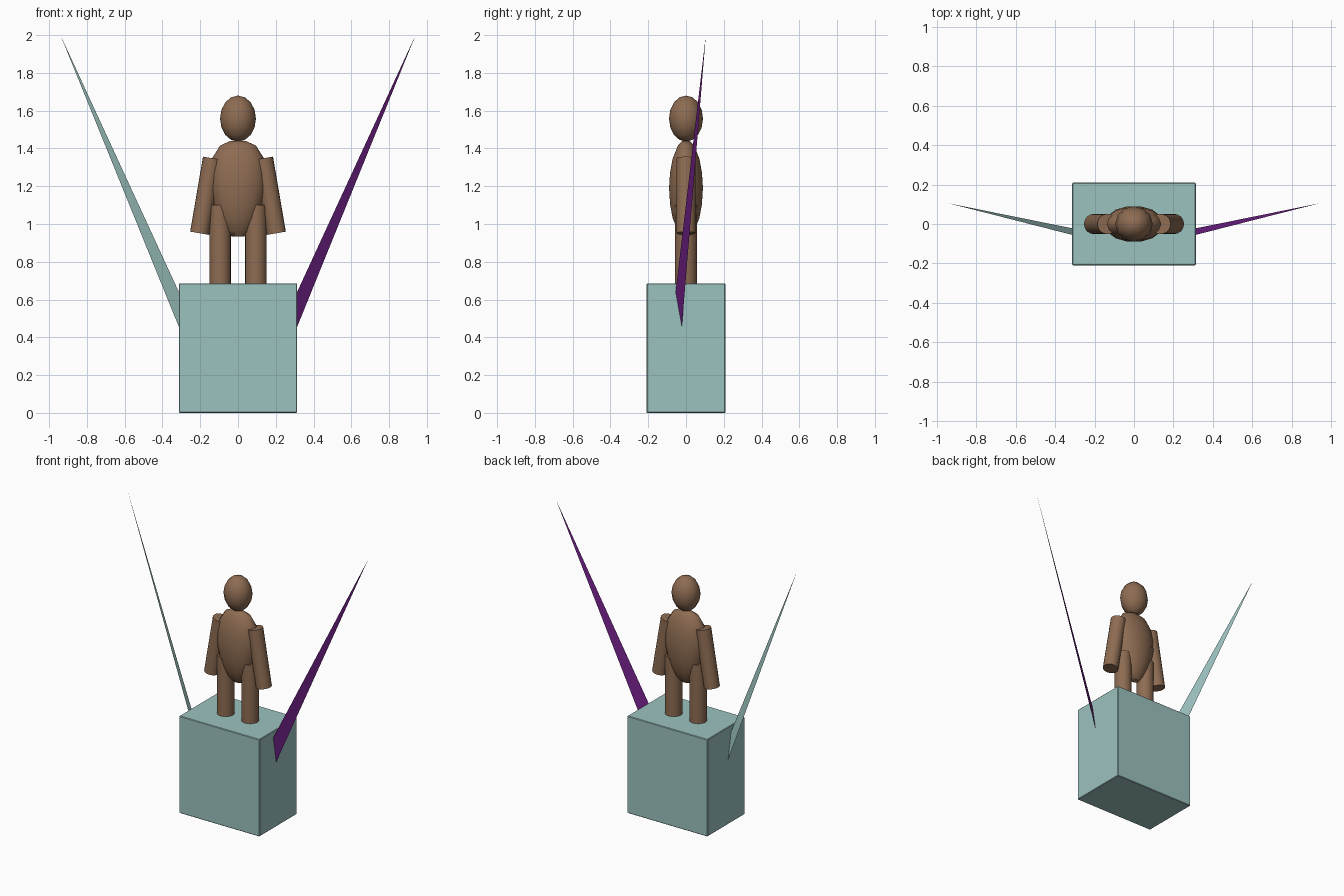
import bpy, bmesh, math
from mathutils import Vector, Matrix

if "Cube" in bpy.data.objects:
    bpy.data.objects.remove(bpy.data.objects["Cube"])


def material(name, rgb):
    m = bpy.data.materials.new(name)
    m.diffuse_color = (*rgb, 1)
    m.use_nodes = True
    m.node_tree.nodes["Principled BSDF"].inputs["Base Color"].default_value = m.diffuse_color
    return m


TEAL = material("pale_teal", (0.33, 0.54, 0.52))
BROWN = material("warm_brown", (0.27, 0.15, 0.085))
PURPLE = material("deep_purple", (0.155, 0.014, 0.23))


def finish(name, bm, mat, smooth=True):
    me = bpy.data.meshes.new(name)
    bm.to_mesh(me)
    bm.free()
    ob = bpy.data.objects.new(name, me)
    bpy.context.collection.objects.link(ob)
    me.materials.append(mat)
    if smooth:
        bpy.ops.object.select_all(action='DESELECT')
        ob.select_set(True)
        bpy.context.view_layer.objects.active = ob
        bpy.ops.object.shade_smooth_by_angle(angle=math.radians(50))
    return ob


def rod(name, a, b, radius):
    """Capped cylinder from a to b."""
    a, b = Vector(a), Vector(b)
    d = b - a
    turn = d.to_track_quat('Z', 'Y').to_matrix().to_4x4()
    bm = bmesh.new()
    bmesh.ops.create_cone(bm, cap_ends=True, segments=20, radius1=radius, radius2=radius,
                          depth=d.length, matrix=Matrix.Translation((a + b) / 2) @ turn)
    return finish(name, bm, BROWN)


# Pedestal block
bm = bmesh.new()
bmesh.ops.create_cube(bm, size=1, matrix=Matrix.Translation((0, 0, 0.343))
                      @ Matrix.Diagonal((0.627, 0.418, 0.686, 1)))
bmesh.ops.bevel(bm, geom=bm.edges[:], offset=0.004, segments=1, affect='EDGES')
finish("pedestal", bm, TEAL, smooth=False)

# Torso: stacked elliptical rings (height, half width, half depth)
RINGS = [(0.935, 0.035, 0.022), (0.965, 0.07, 0.045), (1.03, 0.105, 0.072),
         (1.10, 0.130, 0.086), (1.19, 0.150, 0.092), (1.27, 0.150, 0.087),
         (1.345, 0.139, 0.073), (1.415, 0.095, 0.044), (1.44, 0.04, 0.02)]
N = 14
bm = bmesh.new()
loops = [[bm.verts.new((rx * math.cos(2 * math.pi * i / N), ry * math.sin(2 * math.pi * i / N), z))
          for i in range(N)] for z, rx, ry in RINGS]
for low, high in zip(loops, loops[1:]):
    for i in range(N):
        j = (i + 1) % N
        bm.faces.new((low[i], low[j], high[j], high[i]))
bm.faces.new(loops[0][::-1])
bm.faces.new(loops[-1])
finish("torso", bm, BROWN)

# Head
bm = bmesh.new()
bmesh.ops.create_uvsphere(bm, u_segments=12, v_segments=8, radius=1,
                          matrix=Matrix.Translation((0, 0, 1.558))
                          @ Matrix.Diagonal((0.095, 0.09, 0.122, 1)))
finish("head", bm, BROWN)

# Limbs and the flat, pointed blades on each side
for s, side, colour in ((-1, "left", TEAL), (1, "right", PURPLE)):
    rod(side + "_leg", (s * 0.095, 0, 0.68), (s * 0.095, 0, 1.10), 0.057)
    rod(side + "_arm", (s * 0.203, 0, 0.951), (s * 0.135, 0, 1.348), 0.051)
    tip = Vector((s * 0.94, 0.105, 2.0))
    upper = Vector((s * 0.313, -0.055, 0.64))
    lower = Vector((s * 0.313, -0.022, 0.455))
    bm = bmesh.new()
    # the root runs slightly into the pedestal
    bm.faces.new([bm.verts.new(p) for p in (tip, tip + (upper - tip) * 1.05,
                                            tip + (lower - tip) * 1.05)])
    finish(side + "_blade", bm, colour, smooth=False)
